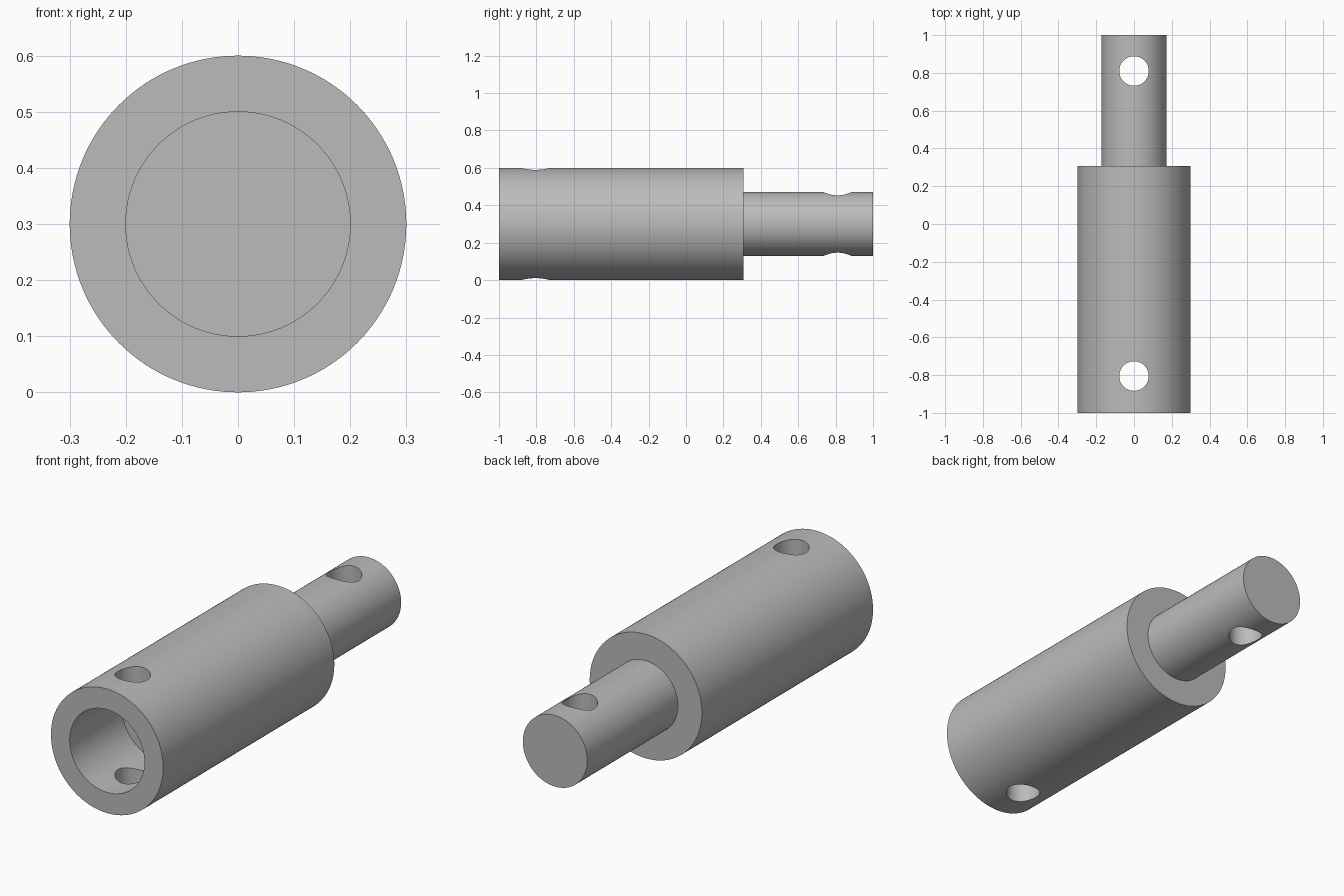
import bpy
import bmesh
import math
from mathutils import Matrix, Vector

cube = bpy.data.objects.get("Cube")
if cube:
    bpy.data.objects.remove(cube, do_unlink=True)

AXIS_Z = 0.3
SEGMENTS = 128

steel = bpy.data.materials.new("grey steel")
steel.use_nodes = True
grey = (0.5, 0.5, 0.5, 1)
steel.diffuse_color = grey
steel.node_tree.nodes["Principled BSDF"].inputs["Base Color"].default_value = grey


def add_object(name, bm):
    bmesh.ops.recalc_face_normals(bm, faces=bm.faces)
    mesh = bpy.data.meshes.new(name)
    bm.to_mesh(mesh)
    bm.free()
    mesh.materials.append(steel)
    obj = bpy.data.objects.new(name, mesh)
    bpy.context.collection.objects.link(obj)
    return obj


def lathe(name, profile):
    """Turn (radius, y) points around the long axis."""
    bm = bmesh.new()
    verts = [bm.verts.new((r, y, AXIS_Z)) for r, y in profile]
    edges = [bm.edges.new(pair) for pair in zip(verts, verts[1:])]
    bmesh.ops.spin(bm, geom=verts + edges, cent=(0, 0, AXIS_Z), axis=(0, 1, 0),
                   angle=math.tau, steps=SEGMENTS, use_duplicate=False)
    bmesh.ops.remove_doubles(bm, verts=bm.verts, dist=0.0001)
    # Join the end triangles into flat discs
    flat = [e for e in bm.edges if len(e.link_faces) == 2
            and all(len(f.verts) == 3 for f in e.link_faces)]
    bmesh.ops.dissolve_edges(bm, edges=flat, use_verts=True)
    return add_object(name, bm)


def pin_hole(y):
    """Vertical cutter through the whole body."""
    bm = bmesh.new()
    bmesh.ops.create_cone(bm, cap_ends=True, segments=64, radius1=0.078,
                          radius2=0.078, depth=1,
                          matrix=Matrix.Translation(Vector((0, y, AXIS_Z))))
    cutter = add_object("pin_hole_cutter", bm)
    cutter.hide_render = True
    return cutter


# Socket sleeve with blind bore, stepping down to a solid shaft
adapter = lathe("socket_and_shaft", [
    (0, -0.6), (0.2, -0.6), (0.2, -1), (0.3, -1),
    (0.3, 0.307), (0.172, 0.307), (0.172, 1), (0, 1)])

# Cross pin holes near both ends
cutters = [pin_hole(y) for y in (-0.805, 0.81)]
for cutter in cutters:
    mod = adapter.modifiers.new("pin_hole", "BOOLEAN")
    mod.operation = "DIFFERENCE"
    mod.solver = "EXACT"
    mod.object = cutter

bpy.context.view_layer.objects.active = adapter
for obj in bpy.context.selected_objects:
    obj.select_set(False)
adapter.select_set(True)
for mod in list(adapter.modifiers):
    bpy.ops.object.modifier_apply(modifier=mod.name)
for cutter in cutters:
    bpy.data.objects.remove(cutter, do_unlink=True)

bpy.ops.object.shade_smooth_by_angle(angle=math.radians(30))
